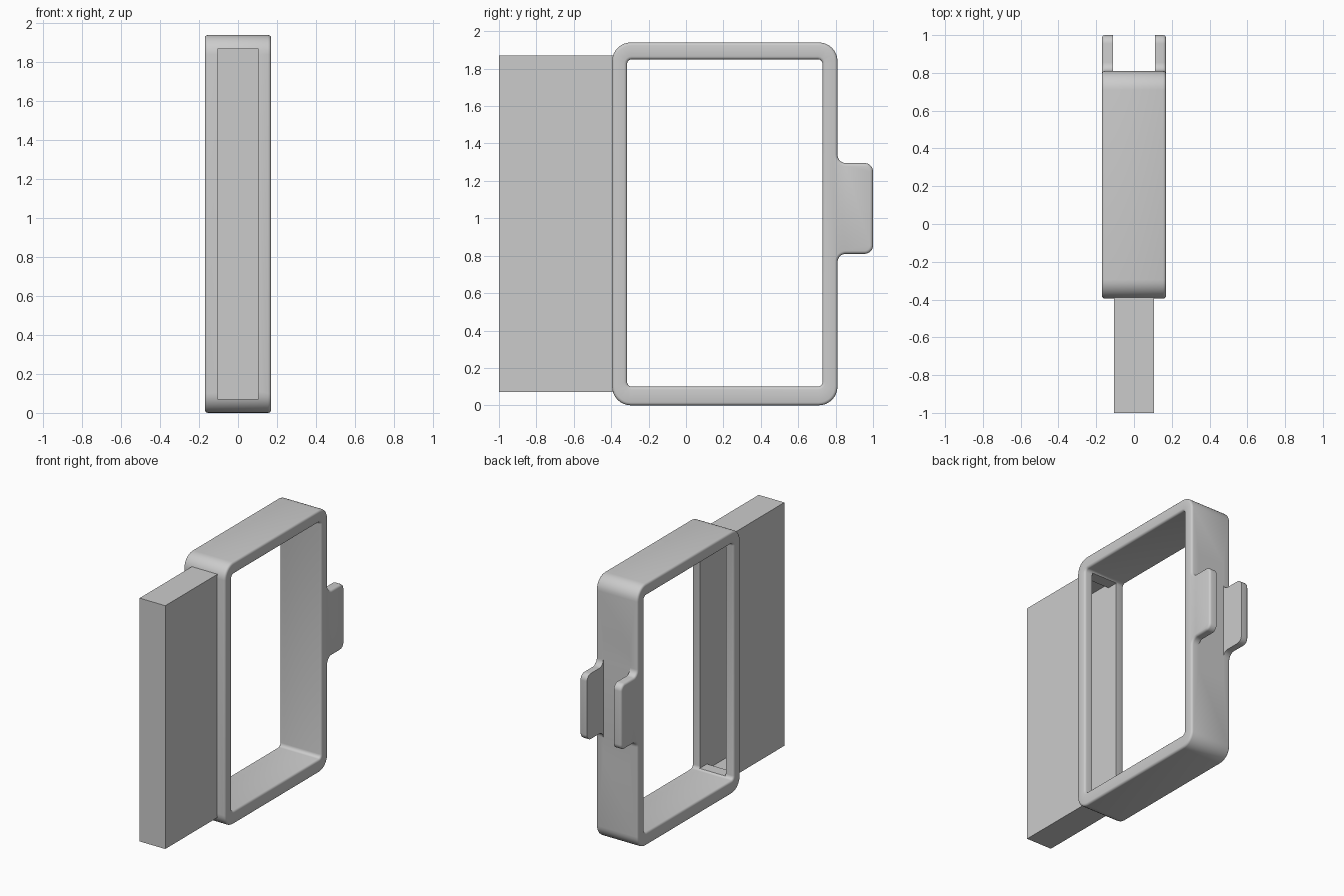
import bpy, bmesh, math
from mathutils import Vector

if "Cube" in bpy.data.objects:
    bpy.data.objects.remove(bpy.data.objects["Cube"])

HALF_W, EDGE = 0.17, 0.016


def rounded(corners, seg=8):
    """Counterclockwise (y, z, radius) corners to a filleted outline."""
    pts, n = [], len(corners)
    for i, (y, z, r) in enumerate(corners):
        p = Vector((y, z))
        d1 = (Vector(corners[i - 1][:2]) - p).normalized()
        d2 = (Vector(corners[(i + 1) % n][:2]) - p).normalized()
        c = p + r * (d1 + d2)
        for k in range(seg + 1):
            a = math.pi / 2 * k / seg
            pts.append(c - r * (d2 * math.cos(a) + d1 * math.sin(a)))
    return pts


def inset(pts, d):
    """Shift an outline inward by d (outward when negative)."""
    out, n = [], len(pts)
    for i, p in enumerate(pts):
        a = (p - pts[i - 1]).normalized()
        b = (pts[(i + 1) % n] - p).normalized()
        na, nb = Vector((-a.y, a.x)), Vector((-b.y, b.x))
        out.append(p + (na + nb) * d / (1 + na.dot(nb)))
    return out


def wall(bm, pts, sign):
    """Band across x with rounded-over rims; returns the two rim edge loops."""
    steps = [math.pi / 2 * k / 3 for k in range(4)]
    half = [(HALF_W - EDGE * (1 - math.sin(a)), EDGE * (1 - math.cos(a))) for a in steps]
    levels = [(-x, d) for x, d in reversed(half)] + half
    loops = [[bm.verts.new((x, p.x, p.y)) for p in inset(pts, sign * d)] for x, d in levels]
    n = len(pts)
    for a, b in zip(loops, loops[1:]):
        for i in range(n):
            j = (i + 1) % n
            bm.faces.new((a[i], a[j], b[j], b[i]))
    return [[bm.edges.get((l[i], l[(i + 1) % n])) for i in range(n)] for l in (loops[0], loops[-1])]


def finish(bm, name):
    bmesh.ops.recalc_face_normals(bm, faces=bm.faces)
    me = bpy.data.meshes.new(name)
    bm.to_mesh(me)
    bm.free()
    ob = bpy.data.objects.new(name, me)
    bpy.context.collection.objects.link(ob)
    return ob


def box(name, lo, hi, open_back=False):
    bm = bmesh.new()
    bmesh.ops.create_cube(bm, size=1)
    for v in bm.verts:
        v.co = [lo[i] + (v.co[i] + 0.5) * (hi[i] - lo[i]) for i in range(3)]
    if open_back:
        back = [f for f in bm.faces if f.normal.y > 0.5]
        bmesh.ops.delete(bm, geom=back, context='FACES_ONLY')
    return finish(bm, name)


# Frame ring with the tab silhouette in its outline
outer = rounded([(-.395, 0, .1), (.81, 0, .1), (.81, .81, .045), (1, .81, .045),
                 (1, 1.295, .045), (.81, 1.295, .045), (.81, 1.94, .1), (-.395, 1.94, .1)])
inner = rounded([(-.315, .1, .025), (.73, .1, .025), (.73, 1.85, .025), (-.315, 1.85, .025)], 4)
bm = bmesh.new()
rims_out, rims_in = wall(bm, outer, 1), wall(bm, inner, -1)
for a, b in zip(rims_out, rims_in):
    bmesh.ops.triangle_fill(bm, edges=a + b, use_beauty=True)
frame = finish(bm, "frame")

# Cutters: gap between the two tabs, slot from the frame into the hollow block
cutters = [box("tab_gap_cutter", (-.11, .81, .6), (.11, 1.1, 1.5)),
           box("slot_cutter", (-.105, -.5, .11), (.105, -.25, 1.84))]
for c in cutters:
    c.hide_render = True
    c.hide_set(True)
    m = frame.modifiers.new(c.name, 'BOOLEAN')
    m.operation, m.solver, m.object = 'DIFFERENCE', 'EXACT', c

bpy.context.view_layer.objects.active = frame
frame.select_set(True)
for m in list(frame.modifiers):
    bpy.ops.object.modifier_apply(modifier=m.name)
for c in cutters:
    bpy.data.objects.remove(c)
bpy.ops.object.shade_smooth_by_angle(angle=math.radians(35))

# Hollow block, open towards the frame
box("hollow_block", (-.105, -1, .07), (.105, -.385, 1.87), open_back=True)
